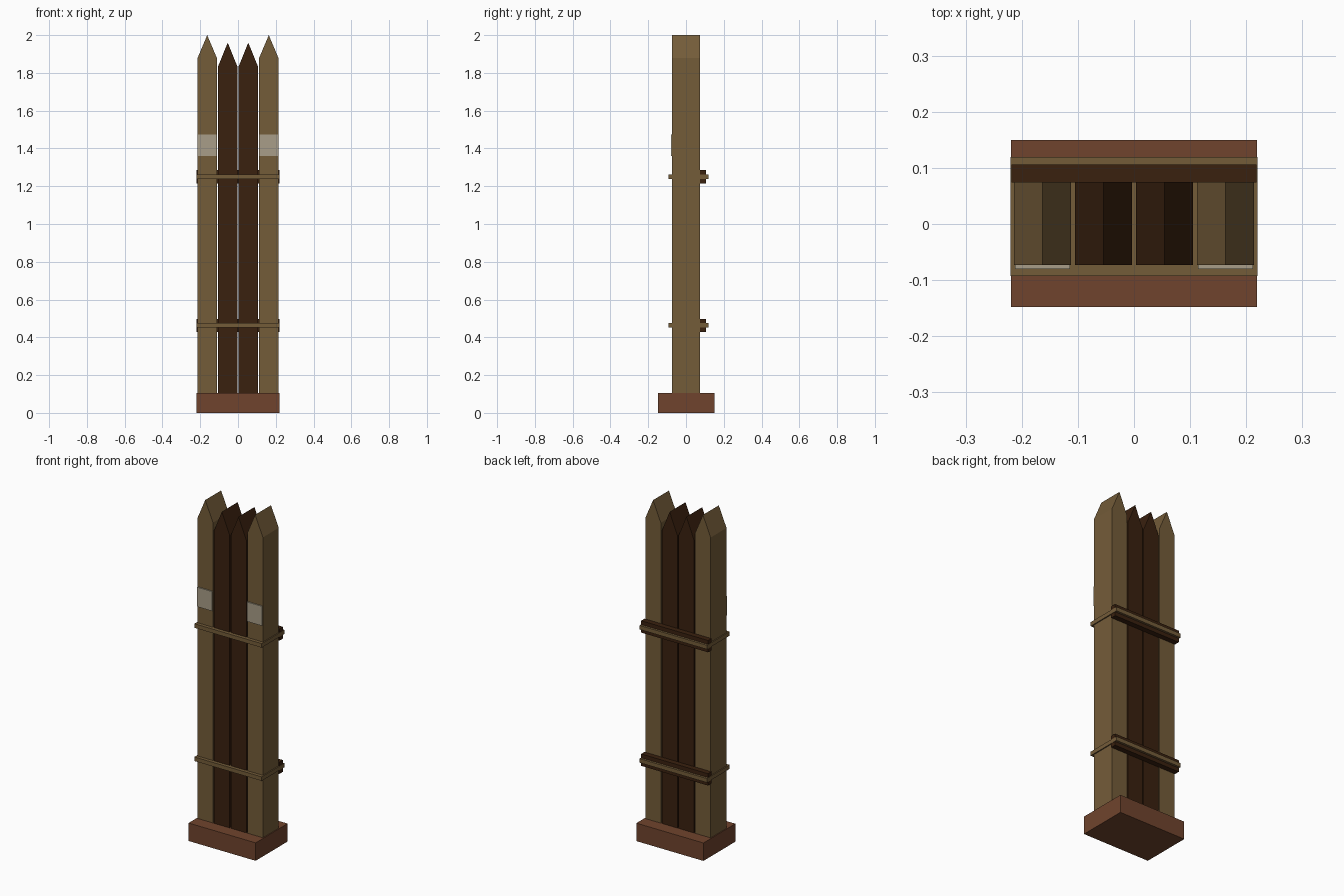
import bpy, bmesh

if "Cube" in bpy.data.objects:
    bpy.data.objects.remove(bpy.data.objects["Cube"])


def srgb(h):
    out = []
    for i in (0, 2, 4):
        c = int(h[i:i + 2], 16) / 255
        out.append(c / 12.92 if c <= 0.04045 else ((c + 0.055) / 1.055) ** 2.4)
    return (*out, 1)


def material(name, h):
    m = bpy.data.materials.new(name)
    m.diffuse_color = srgb(h)
    m.use_nodes = True
    m.node_tree.nodes["Principled BSDF"].inputs["Base Color"].default_value = m.diffuse_color
    return m


TAN = material("tan wood", "745C39")
DARK = material("dark wood", "3A210F")
BASE = material("red brown", "70442D")
PALE = material("pale paint", "A89E88")


def prism(name, profile, y0, y1, mat):
    """Extrude an x-z outline from y0 to y1."""
    bm = bmesh.new()
    face = bm.faces.new([bm.verts.new((x, y0, z)) for x, z in profile])
    new = bmesh.ops.extrude_face_region(bm, geom=[face])["geom"]
    bmesh.ops.translate(bm, vec=(0, y1 - y0, 0),
                        verts=[v for v in new if isinstance(v, bmesh.types.BMVert)])
    bmesh.ops.recalc_face_normals(bm, faces=bm.faces)
    me = bpy.data.meshes.new(name)
    bm.to_mesh(me)
    bm.free()
    me.materials.append(mat)
    ob = bpy.data.objects.new(name, me)
    bpy.context.collection.objects.link(ob)


def box(name, x0, x1, y0, y1, z0, z1, mat):
    prism(name, [(x0, z0), (x1, z0), (x1, z1), (x0, z1)], y0, y1, mat)


# Footing
box("base", -0.219, 0.219, -0.148, 0.15, 0, 0.106, BASE)

# Pointed pales, with painted plates on the outer pair
W = 0.0507
for side, s in (("left", -1), ("right", 1)):
    for kind, cx, shoulder, tip, mat in (("outer", 0.163, 1.88, 2.0, TAN),
                                         ("inner", 0.0545, 1.835, 1.96, DARK)):
        x = s * cx
        prism(f"{side}_{kind}_pale",
              [(x - W, 0.1), (x + W, 0.1), (x + W, shoulder), (x, tip), (x - W, shoulder)],
              -0.073, 0.075, mat)
    box(f"{side}_painted_plate", s * 0.163 - 0.049, s * 0.163 + 0.049,
        -0.08, -0.072, 1.36, 1.475, PALE)

# Back rails and the thin bands that wrap everything
for level, z in (("lower", 0.463), ("upper", 1.25)):
    box(f"{level}_rail", -0.2185, 0.2185, 0.074, 0.106, z - 0.035, z + 0.035, DARK)
    box(f"{level}_band", -0.22, 0.22, -0.093, 0.119, z - 0.012, z + 0.012, TAN)
